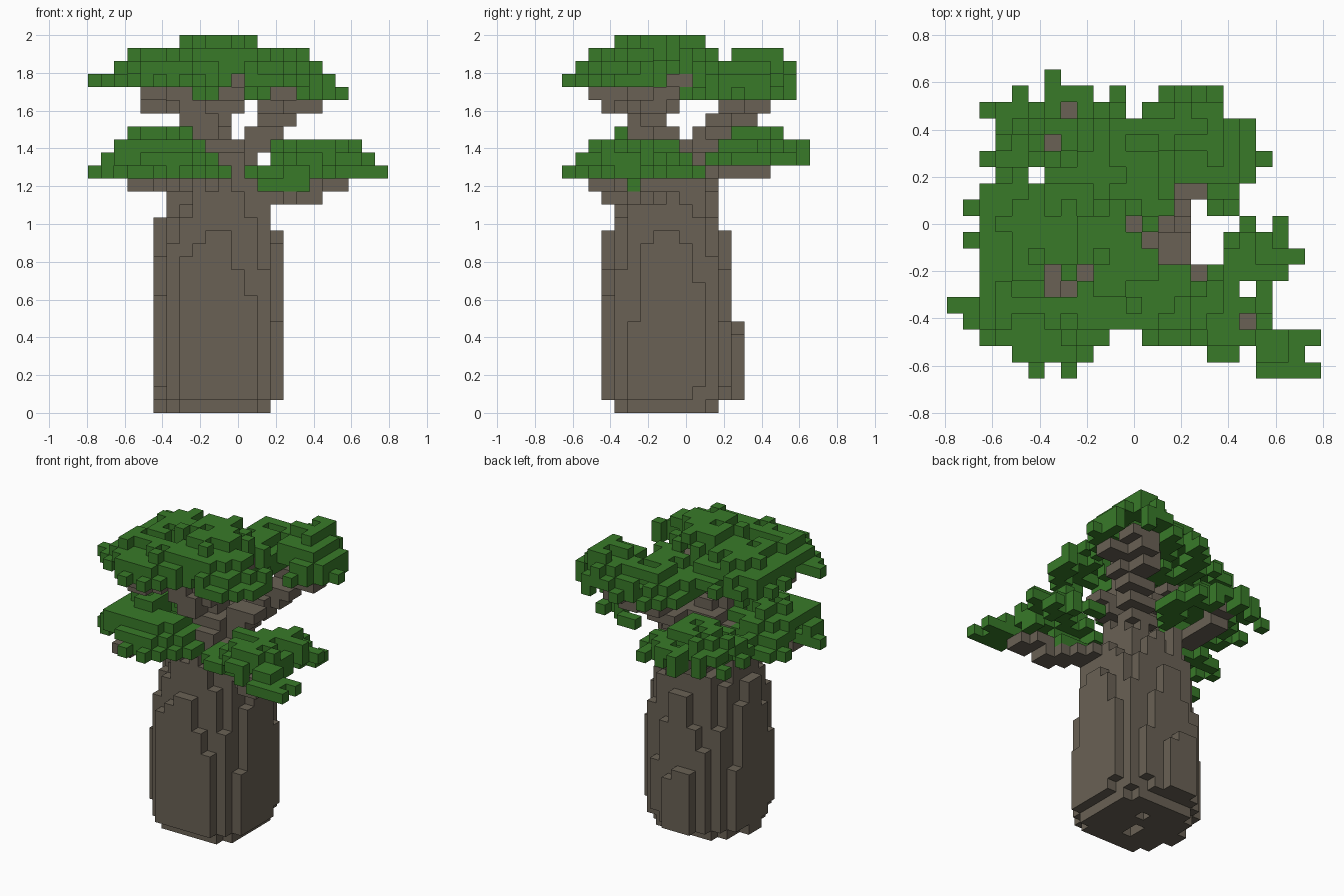
import bpy
import bmesh
import math
import random
from mathutils import Vector

random.seed(7)
V = 2 / 29                 # voxel size
NX, NY, NZ = 23, 19, 29    # grid size
cells = {}                 # grid cell -> part name

# Foliage outline: first and last column of each row, and gaps as (row, first, last)
LEFT = (5, 4, 2, 1, 0, 2, 2, 2, 1, 2, 1, 2, 3, 2, 3, 3, 2, 4, 6)
RIGHT = (22, 21, 22, 19, 19, 19, 20, 21, 20, 20, 17, 17, 18, 19, 18, 18, 16, 16, 6)
GAPS = ((0, 6, 6), (0, 8, 18), (1, 9, 12), (1, 14, 15), (1, 18, 18), (2, 10, 11), (3, 18, 18),
        (5, 6, 7), (5, 18, 18), (6, 6, 6), (6, 8, 8), (6, 15, 15), (7, 13, 16), (8, 12, 16),
        (9, 11, 11), (9, 13, 17), (9, 19, 19), (10, 14, 15), (11, 14, 15), (12, 5, 5),
        (14, 6, 6), (16, 7, 7), (16, 11, 11), (17, 5, 5), (17, 9, 9), (17, 11, 12))
# Extent of each stepped foliage layer: first and last column, first and last row
LAYERS = {28: (6, 14, 4, 10), 27: (3, 16, 2, 16), 26: (2, 17, 1, 17), 25: (1, 18, 0, 17),
          21: (3, 8, 4, 16), 20: (2, 20, 2, 18), 19: (1, 21, 1, 18)}

cube = bpy.data.objects.get("Cube")
if cube:
    bpy.data.objects.remove(cube, do_unlink=True)


def make_material(name, color):
    mat = bpy.data.materials.new(name)
    mat.use_nodes = True
    mat.diffuse_color = (*color, 1)
    mat.node_tree.nodes["Principled BSDF"].inputs["Base Color"].default_value = (*color, 1)
    return mat


bark = make_material("bark_brown", (0.142, 0.12, 0.09))
leaf = make_material("leaf_green", (0.04, 0.195, 0.022))


def put(part, i, j, k):
    if 0 <= i < NX and 0 <= j < NY and 0 <= k < NZ:
        cells.setdefault((i, j, k), part)


def column(part, i, j, low, high):
    for k in range(low, high + 1):
        put(part, i, j, k)


def in_outline(i, j):
    return LEFT[j] <= i <= RIGHT[j] and not any(r == j and a <= i <= b for r, a, b in GAPS)


def in_layer(i, j, k):
    a, b, c, d = LAYERS.get(k, (0, NX, 0, NY))
    return a <= i <= b and c <= j <= d


def to_grid(p):
    return math.floor(p[0] / V + NX / 2), math.floor(p[1] / V + NY / 2), math.floor(p[2] / V)


def branch(part, points):
    """Sweep a brush two voxels wide along a path."""
    for a, b in zip(points, points[1:]):
        a, b = Vector(a), Vector(b)
        steps = math.ceil((b - a).length / V * 2)
        for s in range(steps + 1):
            i, j, k = to_grid(a.lerp(b, s / steps))
            for di in (-1, 0):
                for dj in (-1, 0):
                    put(part, i + di, j + dj, k)


def clump(part, x, y, rx, ry, top, drop, floor):
    """Bumpy umbrella of leaves, one or two voxels thick, flat underneath."""
    for i in range(NX):
        for j in range(NY):
            px, py = (i + 0.5 - NX / 2) * V, (j + 0.5 - NY / 2) * V
            q = math.hypot((px - x) / rx, (py - y) / ry)
            if q < 1.17 - 0.1 * random.random() and in_outline(i, j):
                k = top - round(drop * min(q, 1) ** 3 + random.uniform(-0.4, 0.7))
                k = min(k, top)
                while not in_layer(i, j, k):
                    k -= 1
                k = max(k, floor)
                column(part, i, j, max(floor, k - (random.random() < 0.9 - 0.4 * q)), k)


# Trunk: round barrel of columns that end at uneven heights, like bark ridges
for i in range(5, 15):
    for j in range(3, 13):
        ax, ay = abs(i - 9.5), abs(j - 7.5)
        if ax + ay > 7:
            continue
        r = math.hypot(ax, ay)
        low = 0
        if r > 5:
            low, high = random.choice((1, 2, 4)), random.choice((6, 8, 9, 11))
        elif r > 4.6:
            low, high = 1, random.choice((10, 11, 12))
        elif r > 4.4:
            low, high = int(i > 5), 13 + (i == 5)
        elif r > 4:
            high = random.choice((14, 14, 15))
        elif r > 3.2:
            high = random.choice((15, 16, 17))
        elif r > 2.4:
            high = random.choice((17, 18, 19))
        else:
            low, high = int(random.random() < 0.25), 20 if r > 1.5 else 21
        column("trunk", i, j, low, high)

# Bark ridge low on the back
for i in range(8, 11):
    column("trunk", i, 13, 1, 6 - (i == 10))

# Upper branches
branch("back_left_high_branch", [(0.0, 0.08, 1.32), (0.1, 0.12, 1.42), (0.17, 0.19, 1.5),
                                 (0.22, 0.3, 1.56), (0.25, 0.42, 1.62), (0.34, 0.42, 1.7)])
branch("back_left_outer_branch", [(0.17, 0.17, 1.5), (0.3, 0.24, 1.58), (0.38, 0.28, 1.64)])
branch("left_high_branch", [(0.0, -0.03, 1.35), (0.12, -0.06, 1.44), (0.2, -0.09, 1.48)])
branch("front_right_high_branch", [(-0.08, -0.1, 1.38), (-0.14, -0.18, 1.5), (-0.2, -0.2, 1.58),
                                   (-0.3, -0.22, 1.63), (-0.34, -0.24, 1.77)])
branch("front_right_outer_branch", [(-0.3, -0.24, 1.62), (-0.38, -0.32, 1.64),
                                    (-0.44, -0.42, 1.7)])
branch("crown_branch", [(-0.14, -0.18, 1.5), (-0.06, -0.14, 1.62), (0.02, -0.08, 1.68),
                        (0.05, 0.02, 1.77)])
branch("right_high_branch", [(-0.18, -0.18, 1.58), (-0.28, -0.02, 1.68), (-0.38, 0.03, 1.74)])

# Lower branches
branch("front_right_low_branch", [(-0.25, -0.2, 1.2), (-0.42, -0.3, 1.21),
                                  (-0.5, -0.4, 1.22)])
branch("back_right_low_branch", [(-0.2, 0.1, 1.28), (-0.29, 0.28, 1.29),
                                 (-0.29, 0.42, 1.29), (-0.29, 0.5, 1.36)])
branch("front_left_low_branch", [(0.08, -0.12, 1.15), (0.28, -0.2, 1.15),
                                 (0.42, -0.34, 1.15), (0.52, -0.38, 1.2)])

# Upper foliage
clump("crown_leaves", -0.06, -0.17, 0.42, 0.36, 28, 3, 25)
clump("front_right_high_leaves", -0.4, -0.32, 0.34, 0.32, 27, 2, 25)
clump("right_high_leaves", -0.42, -0.02, 0.33, 0.27, 27, 2, 25)
clump("back_left_high_leaves", 0.33, 0.36, 0.27, 0.27, 27, 3, 24)
clump("back_high_leaves", -0.02, 0.28, 0.2, 0.28, 26, 2, 24)

# Lower foliage
clump("front_right_low_leaves", -0.43, -0.32, 0.36, 0.34, 21, 3, 18)
clump("back_right_low_leaves", -0.35, 0.36, 0.33, 0.29, 21, 2, 19)
clump("front_left_low_leaves", 0.43, -0.28, 0.36, 0.36, 20, 2, 18)

# Tufts at the tips of the lower foliage
for i in range(3):
    put("front_right_low_leaves", i, 4, 18)
    put("back_right_low_leaves", 6, 18 - i, 20)
for i in range(19, 23):
    for j in range(3):
        if in_outline(i, j):
            put("front_left_low_leaves", i, j, 18)

# Leaves hanging under the front left clump
for i in range(13, 17):
    put("front_left_low_leaves", i, 4, 17)
    put("front_left_low_leaves", i, 5, 17)


def build(part):
    """Turn a part's cells into a mesh of the exposed faces."""
    bm = bmesh.new()
    verts = {}
    for cell in [c for c, p in cells.items() if p == part]:
        for axis in range(3):
            for side in (0, 1):
                near = list(cell)
                near[axis] += 2 * side - 1
                if tuple(near) in cells:
                    continue
                quad = []
                for u, w in ((0, 0), (1, 0), (1, 1), (0, 1)):
                    c = list(cell)
                    c[axis] += side
                    c[(axis + 1) % 3] += u
                    c[(axis + 2) % 3] += w
                    c = tuple(c)
                    if c not in verts:
                        verts[c] = bm.verts.new(((c[0] - NX / 2) * V, (c[1] - NY / 2) * V, c[2] * V))
                    quad.append(verts[c])
                bm.faces.new(quad if side else quad[::-1])
    mesh = bpy.data.meshes.new(part)
    bm.to_mesh(mesh)
    bm.free()
    mesh.materials.append(leaf if part.endswith("leaves") else bark)
    bpy.context.collection.objects.link(bpy.data.objects.new(part, mesh))


for part in dict.fromkeys(cells.values()):
    build(part)
